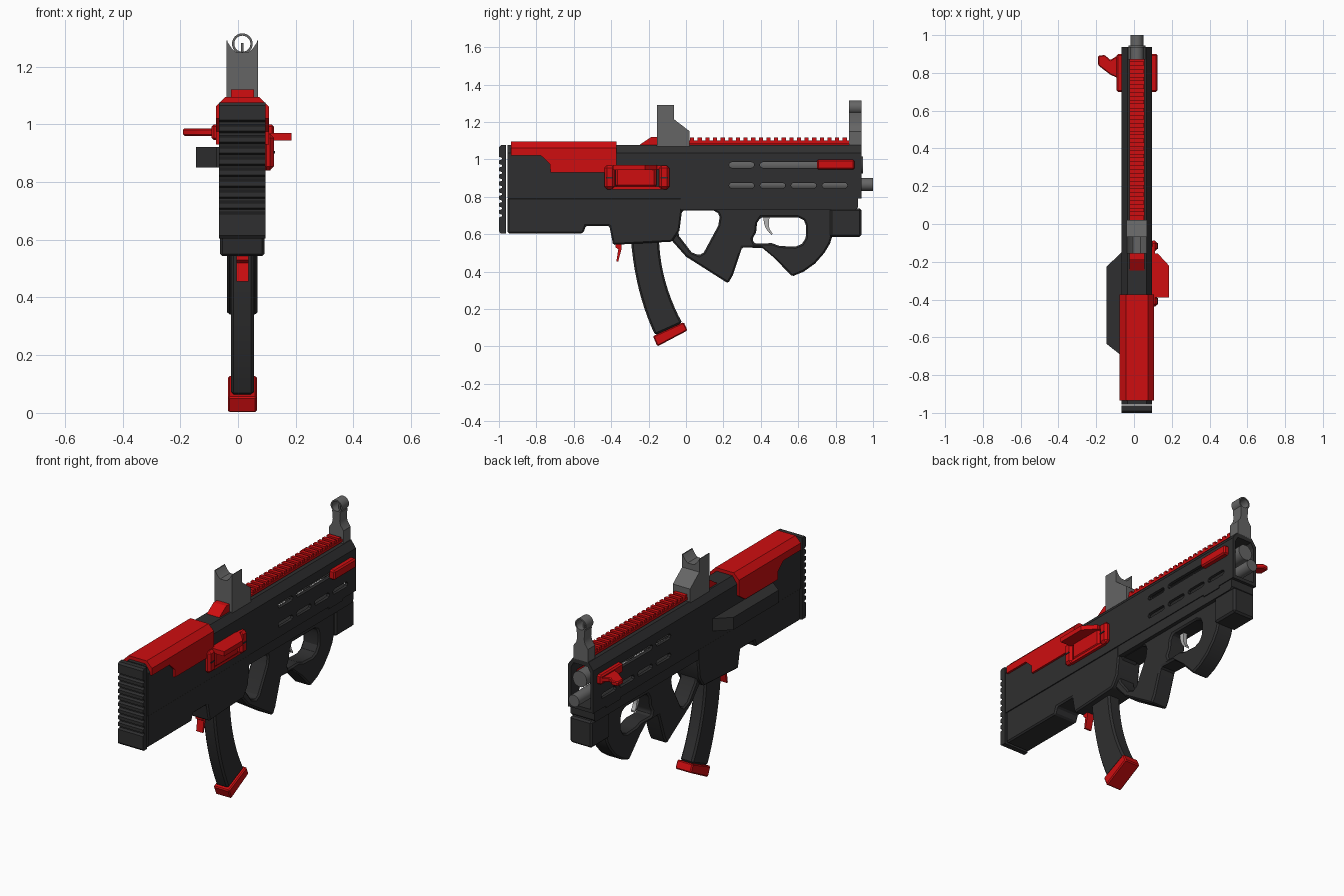
import bpy, bmesh, math
from mathutils import Vector

if "Cube" in bpy.data.objects:
    bpy.data.objects.remove(bpy.data.objects["Cube"])

CX = 0.015  # centre plane of the body


def mat(name, r, g, b):
    m = bpy.data.materials.new(name)
    m.diffuse_color = (r, g, b, 1)
    m.use_nodes = True
    m.node_tree.nodes["Principled BSDF"].inputs["Base Color"].default_value = m.diffuse_color
    return m


DARK = mat("dark_polymer", 0.028, 0.028, 0.029)
RED = mat("bright_red", 0.62, 0.004, 0.005)
GREY = mat("gun_grey", 0.13, 0.13, 0.13)
LIGHT = mat("light_metal", 0.45, 0.45, 0.45)


def activate(o):
    bpy.ops.object.select_all(action='DESELECT')
    o.select_set(True)
    bpy.context.view_layer.objects.active = o


def bevel(o, width, segments=1):
    activate(o)
    m = o.modifiers.new("bevel", 'BEVEL')
    m.width, m.segments = width, segments
    m.limit_method, m.angle_limit = 'ANGLE', math.radians(50)
    bpy.ops.object.modifier_apply(modifier=m.name)
    return o


def prism(name, axis, pts, a, b, material=None, bev=0, seg=1):
    """Extrude a 2D outline from a to b along x, y or z."""
    place = {'x': lambda p, d: (d, p[0], p[1]),
             'y': lambda p, d: (p[0], d, p[1]),
             'z': lambda p, d: (p[0], p[1], d)}[axis]
    bm = bmesh.new()
    lo = [bm.verts.new(place(p, a)) for p in pts]
    hi = [bm.verts.new(place(p, b)) for p in pts]
    bm.faces.new(lo)
    bm.faces.new(hi)
    for i in range(len(pts)):
        j = (i + 1) % len(pts)
        bm.faces.new((lo[i], lo[j], hi[j], hi[i]))
    bmesh.ops.recalc_face_normals(bm, faces=bm.faces)
    me = bpy.data.meshes.new(name)
    bm.to_mesh(me)
    bm.free()
    o = bpy.data.objects.new(name, me)
    bpy.context.collection.objects.link(o)
    if material:
        me.materials.append(material)
    return bevel(o, bev, seg) if bev else o


def slab(name, pts, half, material=None, bev=0):
    return prism(name, 'x', pts, CX - half, CX + half, material, bev)


def box(name, x, y, z, material=None, bev=0):
    return prism(name, 'x', [(y[0], z[0]), (y[1], z[0]), (y[1], z[1]), (y[0], z[1])],
                 x[0], x[1], material, bev)


def mid(half):
    return (CX - half, CX + half)


def circle(x, z, r, n=24):
    return [(x + r * math.cos(2 * math.pi * i / n), z + r * math.sin(2 * math.pi * i / n))
            for i in range(n)]


def cut(o, *cutters):
    for c in cutters:
        activate(o)
        m = o.modifiers.new("cut", 'BOOLEAN')
        m.operation, m.solver, m.object = 'DIFFERENCE', 'EXACT', c
        bpy.ops.object.modifier_apply(modifier=m.name)
        bpy.data.objects.remove(c)
    return o


def curve(p0, p1, p2, n=10):
    return [tuple(Vector(p0) * (1 - t) ** 2 + Vector(p1) * 2 * t * (1 - t) + Vector(p2) * t * t)
            for t in (i / n for i in range(n + 1))]


def slot(y0, y1, z, r=0.015):
    arc = [i * math.pi / 4 for i in range(5)]
    pts = [(y1 - r + r * math.sin(t), z - r * math.cos(t)) for t in arc]
    pts += [(y0 + r - r * math.sin(t), z + r * math.cos(t)) for t in arc]
    return slab("slot_cutter", pts, 0.2)


# Receiver: chamfered shell, hollow in front, with vent slots
shell = [(-.08, .79), (.08, .79), (.08, 1.035), (.05, 1.076), (-.05, 1.076), (-.08, 1.035)]
hollow = [(-.062, .81), (.062, .81), (.062, 1.02), (.045, 1.05), (-.045, 1.05), (-.062, 1.02)]
receiver = prism("receiver", 'y', [(CX + x, z) for x, z in shell], -.955, .937, DARK)
cut(receiver, prism("hollow_cutter", 'y', [(CX + x, z) for x, z in hollow], .15, 1.1),
    slot(.23, .365, .97), slot(.395, .89, .97),
    *[slot(.23 + .166 * i, .365 + .166 * i, .86) for i in range(4)])

# Barrels inside the shell
prism("upper_tube", 'y', circle(CX, .97, .045), .12, .945, GREY)
prism("lower_barrel", 'y', circle(CX, .866, .034), .12, 1.0, GREY)

# Lower stock, lip and front block
slab("lower_stock", [(-.955, .795), (-.955, .605), (-.55, .605), (-.535, .645), (-.41, .645),
                     (-.39, .543), (-.075, .56), (-.035, .62), (-.02, .735), (-.02, .795)],
     .077, DARK, .008)
slab("handguard_lip", [(-.03, .73), (.905, .73), (.92, .745), (.92, .795), (-.03, .795)], .075, DARK)
box("front_block", mid(.07), (.77, .937), (.585, .738), DARK, .01)
box("lip_catch", mid(.08), (.69, .82), (.778, .792), DARK)

# Grip frame with thumb hole and trigger hole
grip = slab("grip_frame", [(-.08, .75), (-.08, .57), (.0, .48), (.225, .337), (.25, .38), (.30, .53),
                           (.41, .525), (.47, .475), (.567, .374), (.63, .40), (.69, .443),
                           (.74, .50), (.77, .55), (.785, .60), (.785, .75)], .053, DARK)
cut(grip,
    slab("thumb_cutter", [(-.01, .728), (.145, .728), (.172, .712), (.18, .69), (.172, .645),
                          (.095, .502), (.07, .487), (.03, .503), (-.037, .59), (-.046, .64),
                          (-.04, .70)], .2),
    slab("trigger_cutter", [(.40, .69), (.60, .69), (.63, .675), (.642, .645), (.64, .58),
                            (.62, .548), (.585, .533), (.50, .537), (.46, .552), (.365, .55),
                            (.355, .575), (.375, .61), (.38, .66)], .2))
bevel(grip, .009)

# Trigger
slab("trigger", curve((.415, .70), (.41, .63), (.46, .595), 6) + curve((.462, .605), (.43, .64), (.45, .70), 6),
     .012, LIGHT)

# Ribbed butt pad
teeth = []
for i in range(9):
    z = .69 + i * .038
    teeth += [(-1.0, z), (-.984, z + .006), (-.984, z + .014), (-1.0, z + .02)]
slab("butt_pad", [(-.962, .605), (-.992, .605), (-1.0, .615)] + teeth +
     [(-1.0, 1.065), (-.99, 1.076), (-.962, 1.076)], .08, DARK)

# Cheek rest with chamfered top edges
cheek = slab("cheek_rest", [(-.935, 1.02), (-.935, 1.095), (-.372, 1.095), (-.372, .97), (-.43, .93),
                            (-.725, .93), (-.727, .975), (-.775, 1.02)], .092, RED)
bm = bmesh.new()
bm.from_mesh(cheek.data)
edges = [e for e in bm.edges if all(v.co.z > 1.09 for v in e.verts)
         and abs(e.verts[0].co.x - e.verts[1].co.x) < .01]
bmesh.ops.bevel(bm, geom=edges, offset=.034, segments=1, affect='EDGES')
bm.to_mesh(cheek.data)
bm.free()

# Left side box
prism("side_box", 'z', [(-.06, -.145), (-.145, -.225), (-.145, -.635), (-.075, -.69), (-.06, -.69)],
      .85, .922, DARK)

# Ejection port with end brackets and lip
box("port_cover", (.09, .117), (-.378, -.158), (.85, .962), RED, .012)
for name, y in (("rear", (-.437, -.38)), ("front", (-.145, -.088))):
    box(name + "_port_bracket", (.085, .125), y, (.84, .967), RED, .014)
    box(name + "_port_groove", (.12, .128), (y[0] + .012, y[1] - .012), (.899, .907), DARK)
for name, z in (("upper", (.945, .967)), ("lower", (.84, .856))):
    box(name + "_port_rim", (.085, .112), (-.40, -.12), z, RED)
prism("port_lip", 'z', [(.085, -.39), (.185, -.39), (.185, -.22), (.125, -.155), (.085, -.155)],
      .943, .97, RED)

# Side plates and charging handle
box("right_slide_plate", (.085, .125), (.70, .90), (.945, 1.0), RED, .008)
box("left_slide_plate", (-.092, -.055), (.70, .90), (.945, 1.0), RED, .008)
prism("charging_handle", 'z', [(-.07, .72), (-.09, .775), (-.125, .79), (-.19, .84), (-.19, .89),
                               (-.155, .895), (-.125, .868), (-.09, .89), (-.07, .89)],
      .96, .986, RED, .005)

# Toothed top rail and rear ramp
box("rail_base", mid(.026), (.01, .875), (1.07, 1.088), RED)
box("rail_top", mid(.04), (.01, .875), (1.086, 1.1), RED)
for i in range(21):
    y = .022 + i * .0408
    box(f"rail_tooth_{i + 1}", mid(.038), (y, y + .022), (1.098, 1.116), RED)
slab("rail_ramp", [(-.25, 1.07), (-.245, 1.08), (-.185, 1.12), (-.14, 1.12), (-.14, 1.07)], .04, RED)

# Rear sight with notch
sight = slab("rear_sight", [(-.155, 1.07), (-.155, 1.29), (-.065, 1.29), (-.065, 1.215), (.02, 1.15),
                            (.02, 1.07)], .055, GREY)
cut(sight, prism("notch_cutter", 'y', [(CX + x, z) for x, z in (
    (-.051, 1.32), (-.051, 1.285), (-.036, 1.262), (-.02, 1.248), (.02, 1.248), (.036, 1.262),
    (.051, 1.285), (.051, 1.32))], -.3, .2))

# Front sight: base, neck, ring and pin
prism("front_sight_base", 'y', [(CX + x, z) for x, z in (
    (-.046, 1.07), (.046, 1.07), (.046, 1.15), (.028, 1.175), (.022, 1.20), (.026, 1.25),
    (-.026, 1.25), (-.022, 1.20), (-.028, 1.175), (-.046, 1.15))], .872, .937, GREY)
cut(prism("front_sight_ring", 'y', circle(CX, 1.279, .036), .872, .937, GREY),
    prism("ring_cutter", 'y', circle(CX, 1.279, .028), .8, 1.0))
box("front_sight_pin", mid(.004), (.90, .908), (1.245, 1.282), GREY)

# Curved magazine, base plate and release
slab("magazine", curve((-.295, .58), (-.274, .29), (-.165, .06)) +
     curve((-.02, .125), (-.1375, .34), (-.145, .58)), .04, DARK, .01)
slab("magazine_base", [(-.177, .055), (-.012, .13), (.008, .085), (-.153, .0)], .05, RED, .006)
slab("magazine_release", [(-.378, .55), (-.345, .55), (-.345, .52), (-.362, .455), (-.372, .455),
                          (-.362, .52), (-.378, .53)], .021, RED)

# Smooth round parts while keeping hard edges
bpy.ops.object.select_all(action='SELECT')
bpy.ops.object.shade_smooth_by_angle(angle=math.radians(28))
